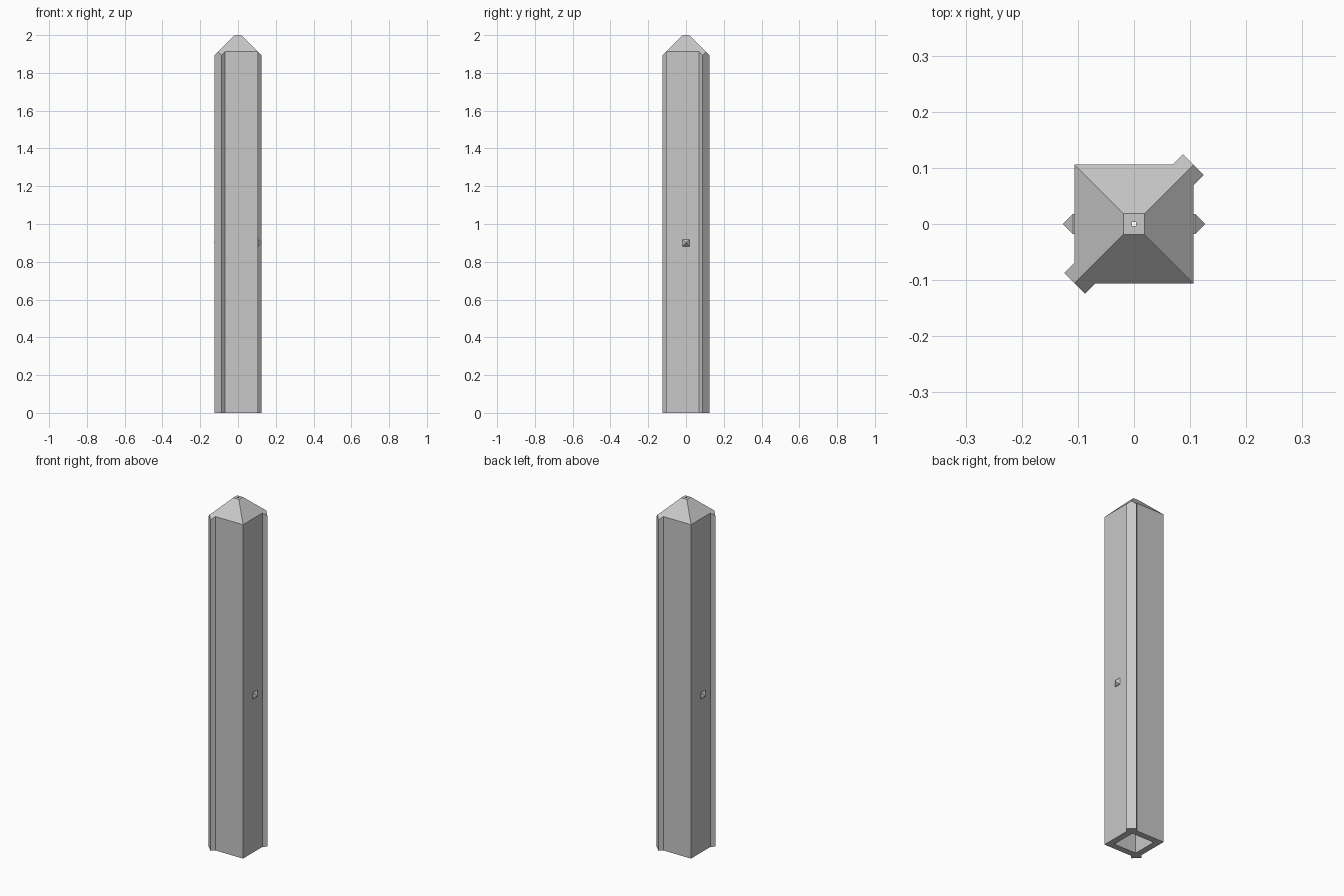
import bpy
import bmesh
from mathutils import Vector, Matrix

cube = bpy.data.objects.get("Cube")
if cube:
    bpy.data.objects.remove(cube, do_unlink=True)

stone = bpy.data.materials.new("grey_stone")
stone.use_nodes = True
colour = (0.58, 0.58, 0.58, 1)
stone.diffuse_color = colour
stone.node_tree.nodes["Principled BSDF"].inputs["Base Color"].default_value = colour

HEIGHT = 2.0
HALF = 0.106      # half width of the shaft
CAP = 0.0185      # half width of the flat tip
HOLE = 0.004      # half width of the hole in the tip
BORE = 0.07       # half width of the hollow inside
BORE_TOP = 1.9


def finish(bm, name):
    bmesh.ops.remove_doubles(bm, verts=bm.verts, dist=1e-5)
    bmesh.ops.recalc_face_normals(bm, faces=bm.faces)
    mesh = bpy.data.meshes.new(name)
    bm.to_mesh(mesh)
    bm.free()
    mesh.materials.append(stone)
    obj = bpy.data.objects.new(name, mesh)
    bpy.context.collection.objects.link(obj)
    return obj


def eave_height(p):
    # 45 degree roof, carried on over the corner ribs
    return HEIGHT + CAP - max(abs(p.x), abs(p.y))


def add_face(bm, points):
    bm.faces.new([bm.verts.new(p) for p in points])


def at(points, z):
    return [Vector((p.x, p.y, z)) for p in points]


# Outline of the back side; the others are its reflections and turns
back = [Vector(p) for p in ((-HALF, HALF), (0.069, HALF), (0.0875, 0.1245), (HALF, HALF))]
left = [Vector((p.y, p.x)) for p in back]
sides = [back, left, [-p for p in back], [-p for p in left]]

# Hollow shaft with pyramid top and ribs on two opposite corners
bm = bmesh.new()
for chain in sides:
    ends = [chain[0] / HALF, chain[-1] / HALF]
    foot = at(chain, 0)
    eave = [Vector((p.x, p.y, eave_height(p))) for p in chain]
    rings = [at([e * r for e in ends], z) for r, z in
             ((CAP, HEIGHT), (HOLE, HEIGHT), (BORE, BORE_TOP), (BORE, 0))]
    for i in range(len(chain) - 1):
        add_face(bm, [foot[i], foot[i + 1], eave[i + 1], eave[i]])
    add_face(bm, eave + rings[0][::-1])
    for low, high in zip(rings, rings[1:]):
        add_face(bm, low + high[::-1])
    add_face(bm, foot + rings[-1][::-1])
finish(bm, "hollow_post")

# Small pointed studs on the left and right faces
STUD = 0.018
for name, side in (("left_stud", 1), ("right_stud", -1)):
    bm = bmesh.new()
    base, rim = [[Vector((x, y * STUD, z * STUD)) for y, z in
                  ((-1, -1), (1, -1), (1, 1), (-1, 1))] for x in (0.104, 0.109)]
    tip = Vector((0.127, 0, 0))
    add_face(bm, base)
    for i in range(4):
        j = (i + 1) % 4
        add_face(bm, [base[i], base[j], rim[j], rim[i]])
        add_face(bm, [rim[i], rim[j], tip])
    bmesh.ops.transform(bm, verts=bm.verts,
                        matrix=Matrix.Translation((0, 0, 0.9)) @ Matrix.Diagonal((side, 1, 1, 1)))
    finish(bm, name)
